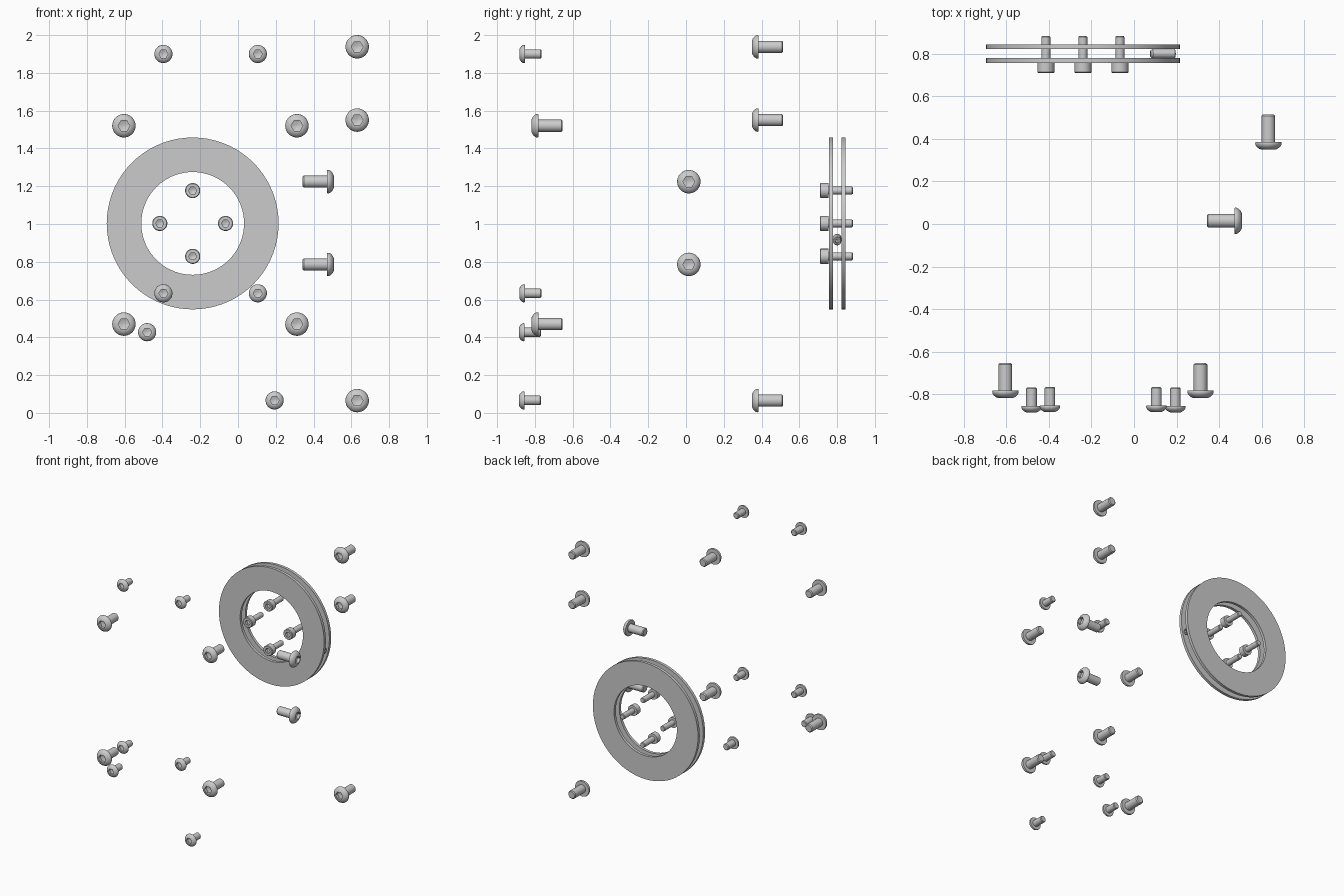
import bpy, bmesh, math
from mathutils import Vector

if "Cube" in bpy.data.objects:
    bpy.data.objects.remove(bpy.data.objects["Cube"])

FRONT = (0, 1, 0)     # head faces -y, tip points +y
SIDE = (-1, 0, 0)     # head faces +x, tip points -x


def lathe(name, profile, segs=36, closed=False):
    """Spin (radius, y, is_hex) points round the y axis; hex rings form the drive socket."""
    bm = bmesh.new()
    rings = []
    for r, y, is_hex in profile:
        ring = []
        for i in range(segs):
            a = 2 * math.pi * i / segs
            k = r
            if is_hex:
                k = r * math.cos(math.pi / 6) / math.cos(a % (math.pi / 3) - math.pi / 6)
            ring.append(bm.verts.new((k * math.cos(a), y, k * math.sin(a))))
        rings.append(ring)
    pairs = list(zip(rings, rings[1:]))
    if closed:
        pairs.append((rings[-1], rings[0]))
    else:
        bm.faces.new(rings[0])
        bm.faces.new(rings[-1])
    for a, b in pairs:
        for i in range(segs):
            j = (i + 1) % segs
            bm.faces.new((a[i], a[j], b[j], b[i]))
    bmesh.ops.recalc_face_normals(bm, faces=bm.faces)
    mesh = bpy.data.meshes.new(name)
    bm.to_mesh(mesh)
    bm.free()
    mesh.shade_smooth()
    mesh.set_sharp_from_angle(angle=math.radians(30))
    return mesh


def place(name, mesh, loc, axis=FRONT):
    ob = bpy.data.objects.new(name, mesh)
    ob.location = loc
    ob.rotation_mode = 'QUATERNION'
    ob.rotation_quaternion = Vector((0, 1, 0)).rotation_difference(Vector(axis))
    bpy.context.collection.objects.link(ob)


def button_screw(name, head_r, head_h, shaft_r, length):
    """Domed head with hex socket; origin at the top of the head."""
    sock = head_r * 0.5
    dome = [(head_r * math.cos(t), head_h * (0.85 - 0.85 * math.sin(t) / math.sin(1.0)), False)
            for t in (1.0, 0.8, 0.6, 0.4, 0.2, 0.0)]
    c = shaft_r * 0.2
    return lathe(name, [(sock * 0.3, head_h * 0.85, False), (sock, head_h * 0.65, True),
                        (sock, 0, True)] + dome +
                 [(head_r * 0.97, head_h, False), (shaft_r, head_h, False),
                  (shaft_r, length - c, False), (shaft_r - c, length, False)])


large = button_screw("large_button_screw", 0.062, 0.036, 0.032, 0.165)
small = button_screw("small_button_screw", 0.048, 0.029, 0.025, 0.116)

# Cylindrical cap screw and grub screw
cap = lathe("cap_screw", [(0.006, 0.028, False), (0.021, 0.022, True), (0.021, 0, True),
                          (0.036, 0, False), (0.040, 0.004, False), (0.040, 0.046, False),
                          (0.021, 0.046, False), (0.021, 0.169, False), (0.017, 0.174, False)])
grub = lathe("grub_screw", [(0.004, 0.045, False), (0.012, 0.04, True), (0.012, 0, True),
                            (0.018, 0, False), (0.022, 0.004, False), (0.022, 0.108, False),
                            (0.014, 0.118, False)])

# Large button screws: front frame, back column, sideways pair
for x in (-0.604, 0.312):
    for z in (0.47, 1.52):
        place("front_large_screw", large, (x, -0.818, z))
for z in (0.065, 1.55, 1.938):
    place("column_screw", large, (0.631, 0.349, z))
for z in (0.786, 1.224):
    place("side_screw", large, (0.507, 0.015, z), SIDE)

# Small button screws
for x in (-0.395, 0.105):
    for z in (0.633, 1.90):
        place("front_small_screw", small, (x, -0.882, z))
for x, z in ((-0.481, 0.427), (0.194, 0.066)):
    place("lower_small_screw", small, (x, -0.884, z))

# Pair of flat rings
CX, CZ = -0.24, 1.003
ring = lathe("flat_ring", [(0.272, 0, False), (0.455, 0, False),
                           (0.455, 0.022, False), (0.272, 0.022, False)], 72, True)
place("front_ring", ring, (CX, 0.757, CZ))
place("rear_ring", ring, (CX, 0.822, CZ))

# Four cap screws in a cross, and the grub screw between the rings
for dx, dz in ((1, 0), (-1, 0), (0, 1), (0, -1)):
    place("hub_cap_screw", cap, (CX + 0.174 * dx, 0.709, CZ + 0.174 * dz))
t = math.radians(10)
place("ring_grub_screw", grub, (0.193, 0.80, 0.908), (-math.cos(t), 0, math.sin(t)))
